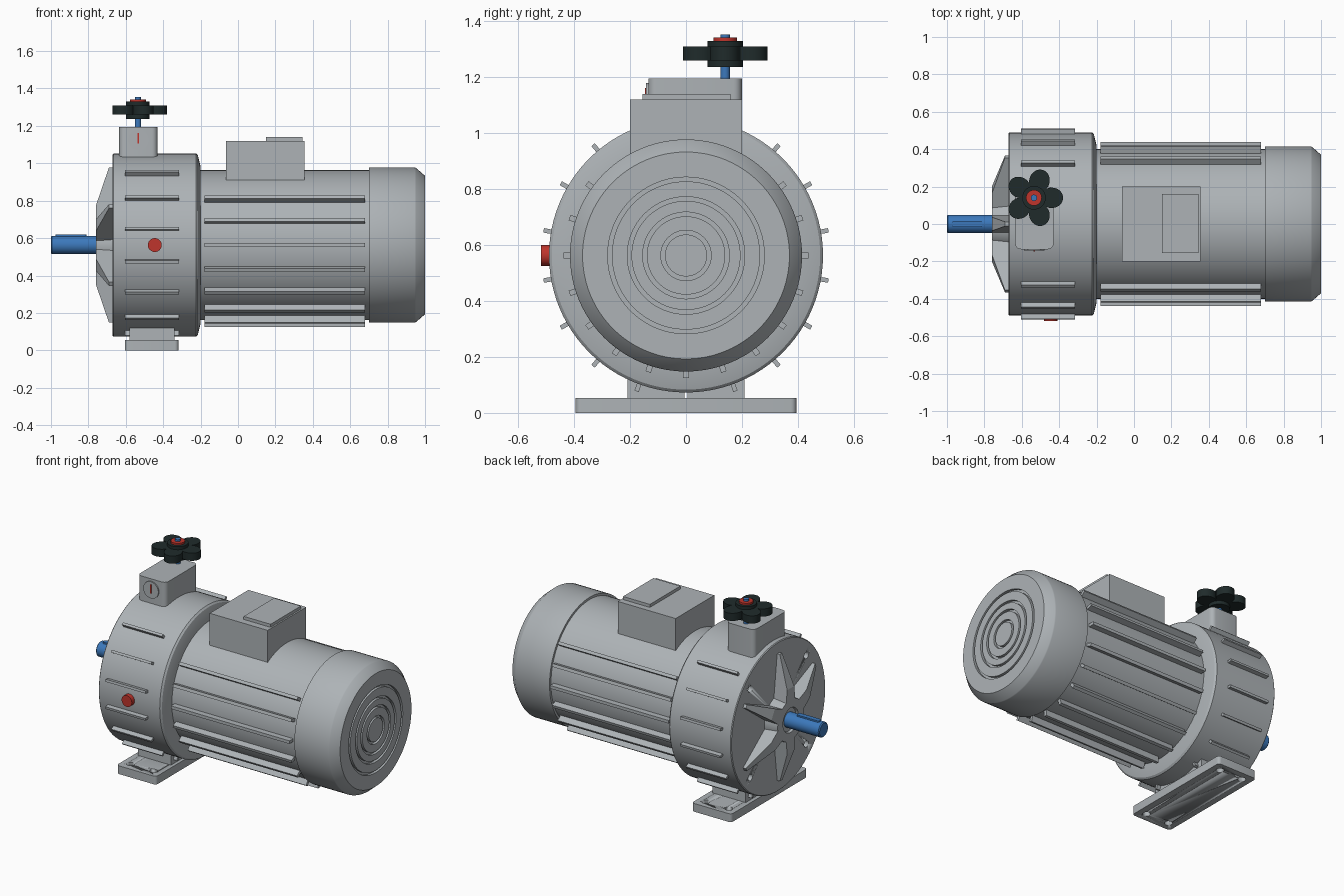
import bpy, bmesh, math
from mathutils import Matrix, Vector

if "Cube" in bpy.data.objects:
    bpy.data.objects.remove(bpy.data.objects["Cube"])

AXIS_Z = 0.563


def material(name, rgb):
    m = bpy.data.materials.new(name)
    m.diffuse_color = (*rgb, 1)
    m.use_nodes = True
    m.node_tree.nodes["Principled BSDF"].inputs["Base Color"].default_value = m.diffuse_color
    return m


GREY = material("painted_grey", (0.42, 0.45, 0.47))
BLUE = material("steel_blue", (0.045, 0.19, 0.50))
RED = material("signal_red", (0.52, 0.035, 0.025))
BLACK = material("dark_plastic", (0.014, 0.024, 0.024))


def finish(bm, name, mat, bevel=0, smooth=True):
    bmesh.ops.recalc_face_normals(bm, faces=bm.faces)
    me = bpy.data.meshes.new(name)
    bm.to_mesh(me)
    bm.free()
    me.materials.append(mat)
    ob = bpy.data.objects.new(name, me)
    bpy.context.collection.objects.link(ob)
    if smooth:
        bpy.ops.object.select_all(action='DESELECT')
        bpy.context.view_layer.objects.active = ob
        ob.select_set(True)
        bpy.ops.object.shade_smooth_by_angle(angle=math.radians(30))
    if bevel:
        b = ob.modifiers.new("bevel", 'BEVEL')
        b.width, b.segments = bevel, 3
    return ob


def add_box(bm, lo, hi, matrix=Matrix()):
    lo, hi = Vector(lo), Vector(hi)
    m = matrix @ Matrix.Translation((lo + hi) / 2) @ Matrix.Diagonal((*(hi - lo), 1))
    return bmesh.ops.create_cube(bm, size=1, matrix=m)['verts']


def box(name, lo, hi, mat=GREY, round_z=0):
    bm = bmesh.new()
    add_box(bm, lo, hi)
    if round_z:
        edges = [e for e in bm.edges if abs(e.verts[0].co.z - e.verts[1].co.z) > 1e-4]
        bmesh.ops.bevel(bm, geom=edges, offset=round_z, segments=5, profile=0.5, affect='EDGES')
    return finish(bm, name, mat)


def add_cyl(bm, a, b, r, n=32):
    a, b = Vector(a), Vector(b)
    rot = (b - a).to_track_quat('Z', 'Y').to_matrix().to_4x4()
    bmesh.ops.create_cone(bm, cap_ends=True, segments=n, radius1=r, radius2=r,
                          depth=(b - a).length, matrix=Matrix.Translation((a + b) / 2) @ rot)


def cyl(name, a, b, r, mat):
    bm = bmesh.new()
    add_cyl(bm, a, b, r)
    return finish(bm, name, mat)


def lathe(name, profile, mat=GREY, n=96):
    """Turn (x, radius) points about the machine axis."""
    bm = bmesh.new()
    rings = []
    for x, r in profile:
        if r == 0:
            rings.append([bm.verts.new((x, 0, AXIS_Z))] * n)
        else:
            rings.append([bm.verts.new((x, r * math.cos(t), AXIS_Z + r * math.sin(t)))
                          for t in (2 * math.pi * i / n for i in range(n))])
    for p, q in zip(rings, rings[1:]):
        for i in range(n):
            j = (i + 1) % n
            bm.faces.new(list(dict.fromkeys((p[i], p[j], q[j], q[i]))))
    return finish(bm, name, mat)


def around(deg):
    return Matrix.Translation((0, 0, AXIS_Z)) @ Matrix.Rotation(math.radians(deg), 4, 'X')


def fins(name, x0, x1, r0, r1, half, angles):
    bm = bmesh.new()
    for a in angles:
        add_box(bm, (x0, r0, -half), (x1, r1, half), around(a))
    return finish(bm, name, GREY, smooth=False)


def drill(target, name, holes, r):
    bm = bmesh.new()
    for a, b in holes:
        add_cyl(bm, a, b, r, 24)
    cutter = finish(bm, name, GREY)
    cutter.hide_render = True
    cutter.hide_viewport = True
    mod = target.modifiers.new("holes", 'BOOLEAN')
    mod.operation, mod.solver, mod.object = 'DIFFERENCE', 'EXACT', cutter


# gear housing with four blind bolt holes in its face
housing = lathe("gear_housing", [(-.67, 0), (-.67, .485), (-.665, .49), (-.225, .49),
                                 (-.215, .48), (-.20, .42), (-.20, 0)])
drill(housing, "bolt_hole_cutter",
      [((-.70, sy * .29, AXIS_Z + sz * .29), (-.62, sy * .29, AXIS_Z + sz * .29))
       for sy in (-1, 1) for sz in (-1, 1)], .022)
fins("housing_fins", -.605, -.315, .47, .517, .008,
     [a for s in (0, 1) for a in ([10, 30, 50, -10, -30, -50, -70] if s == 0 else
                                  [170, 150, 130, 190, 210, 230, 250])])

# bearing hub with shaft recess
lathe("bearing_hub", [(-.66, 0), (-.66, .145), (-.76, .135), (-.76, .08), (-.745, .075), (-.745, 0)])

# six tapered ribs on the housing face
bm = bmesh.new()
for k in range(6):
    vs = []
    for x, r in ((-.76, .10), (-.76, .21), (-.69, .415), (-.66, .415), (-.66, .10)):
        half = .05 + (.012 - .05) * (r - .10) / .315
        for s in (-1, 1):
            vs.append(bm.verts.new(around(30 + 60 * k) @ Vector((x, r, s * half))))
    bmesh.ops.convex_hull(bm, input=vs)
finish(bm, "face_ribs", GREY, smooth=False)

# output shaft and key
lathe("output_shaft", [(-.70, 0), (-.70, .049), (-.994, .049), (-1.0, .043), (-1.0, 0)], BLUE, 48)
box("shaft_key", (-.975, -.016, AXIS_Z), (-.81, .016, AXIS_Z + .056), BLUE, .012)

# motor body with cooling fins on the sides and below
lathe("motor_body", [(-.21, 0), (-.21, .40), (.71, .40), (.71, 0)])
fins("motor_fins", -.18, .68, .38, .438, .010, [36 - 18 * k for k in range(15)])

# fan cover with concentric grooves in the end
profile = [(.70, 0), (.70, .415), (.945, .415), (.952, .412), (1.0, .37)]
for r in (.28, .21, .155, .09):
    profile += [(1.0, r), (.982, r), (.982, r - .015), (1.0, r - .015)]
lathe("fan_cover", profile + [(1.0, 0)])

# terminal box and lid
box("terminal_box", (-.065, -.2, .91), (.355, .2, 1.12))
box("terminal_lid", (.15, -.155, 1.11), (.345, .16, 1.14))

# foot plate with mounting holes, and pedestal blocks
foot = box("foot_plate", (-.605, -.395, 0), (-.318, .395, .054), GREY, .02)
drill(foot, "foot_hole_cutter", [((x, y, -.05), (x, y, .1))
                                 for x in (-.545, -.378) for y in (-.335, .335)], .024)
for side, s in (("left", -1), ("right", 1)):
    ys = sorted((s * .006, s * .21))
    box(f"pedestal_{side}", (-.58, ys[0], .045), (-.34, ys[1], .125))

# speed control box with dial and pointer
box("control_box", (-.635, -.135, 1.0), (-.43, .2, 1.195), GREY, .03)
cyl("dial", (-.533, -.12, 1.125), (-.533, -.143, 1.125), .055, GREY)
box("dial_pointer", (-.537, -.147, 1.105), (-.529, -.14, 1.162), RED)

# handwheel: stem, hub, five-lobed grip and cap
HX, HY = -.535, .14
cyl("wheel_stem", (HX, HY, 1.18), (HX, HY, 1.354), .017, BLUE)
cyl("wheel_hub", (HX, HY, 1.237), (HX, HY, 1.33), .063, BLACK)
cyl("wheel_cap", (HX, HY, 1.32), (HX, HY, 1.342), .042, RED)
bm = bmesh.new()
N = 120
outline = []
for i in range(N):
    t = 2 * math.pi * i / N
    r = .082 + .074 * abs(math.cos(2.5 * t)) ** 0.75
    outline.append((HX + r * math.cos(t), HY + r * math.sin(t)))
low = [bm.verts.new((x, y, 1.26)) for x, y in outline]
grip = bm.faces.new(low)
top = bmesh.ops.extrude_face_region(bm, geom=[grip], use_keep_orig=True)
bmesh.ops.translate(bm, vec=(0, 0, .05),
                    verts=[v for v in top['geom'] if isinstance(v, bmesh.types.BMVert)])
finish(bm, "wheel_grip", BLACK)

# side plug on the housing
cyl("side_plug", (-.445, -.47, AXIS_Z), (-.445, -.518, AXIS_Z), .037, RED)
